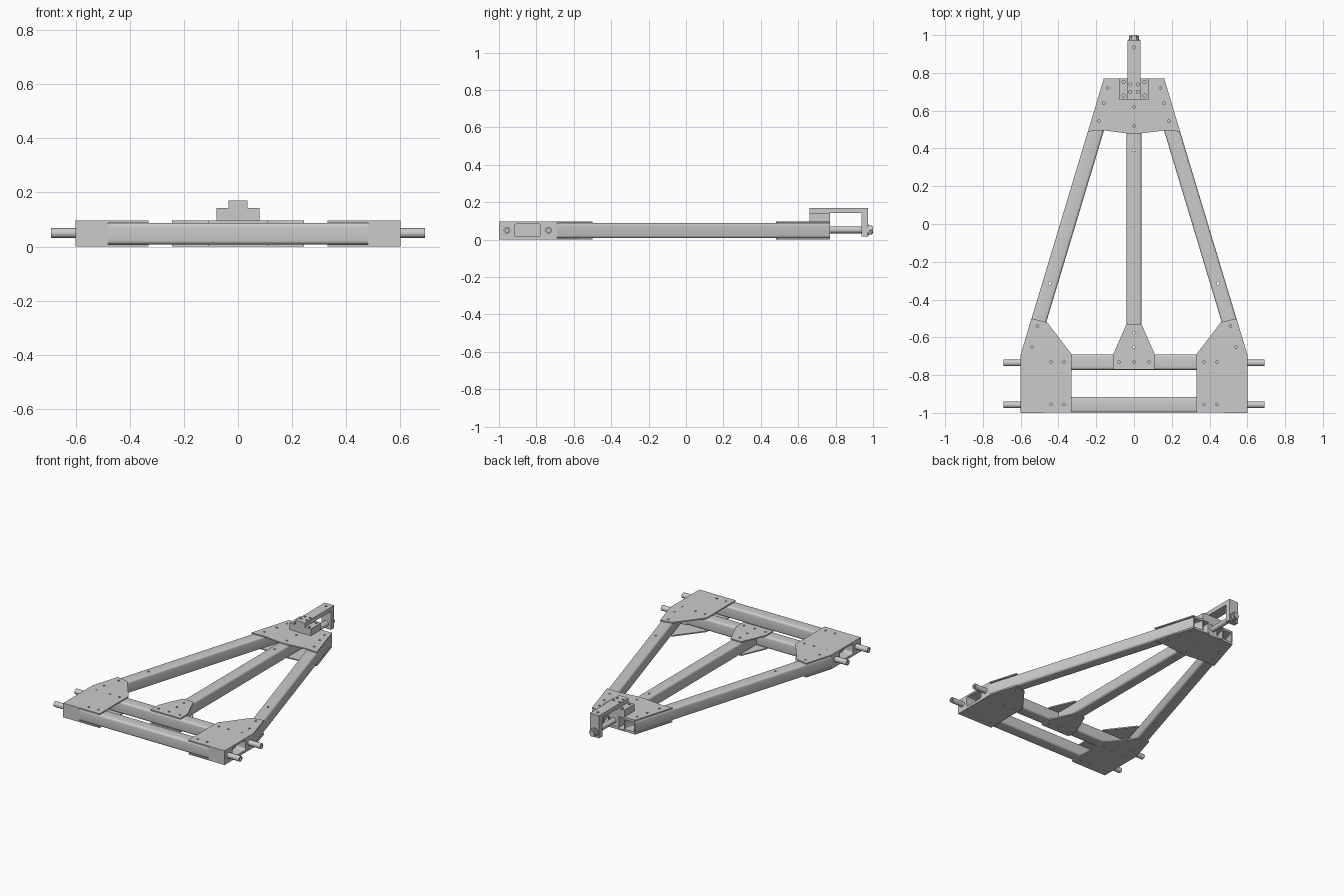
import bpy, bmesh, math
from mathutils import Vector

if "Cube" in bpy.data.objects:
    bpy.data.objects.remove(bpy.data.objects["Cube"])

ZC, H, T = 0.048, 0.04, 0.008      # tube centre height, half height, plate thickness
SLOPE = 0.44 / 1.46                # lean of the side rails


def finish(name, bm, smooth=False):
    bmesh.ops.recalc_face_normals(bm, faces=bm.faces)
    me = bpy.data.meshes.new(name)
    bm.to_mesh(me)
    bm.free()
    ob = bpy.data.objects.new(name, me)
    bpy.context.collection.objects.link(ob)
    if smooth:
        bpy.ops.object.select_all(action='DESELECT')
        ob.select_set(True)
        bpy.context.view_layer.objects.active = ob
        bpy.ops.object.shade_smooth_by_angle(angle=math.radians(35))
    return ob


def rounded(w, h, r, n=4):
    pts = []
    for k, (sx, sy) in enumerate([(1, 1), (-1, 1), (-1, -1), (1, -1)]):
        for i in range(n + 1):
            a = math.pi / 2 * (k + i / n)
            pts.append((sx * (w - r) + r * math.cos(a), sy * (h - r) + r * math.sin(a)))
    return pts


def circle(r, n=24):
    return [(r * math.cos(2 * math.pi * i / n), r * math.sin(2 * math.pi * i / n)) for i in range(n)]


def sweep(name, a, b, across, outer, inner=None):
    """Profile in the across/z plane, run straight from a to b; hollow if inner is given."""
    bm = bmesh.new()
    across, up = Vector(across), Vector((0, 0, 1))
    loops = []
    for prof in [outer] + ([inner] if inner else []):
        loops.append([[bm.verts.new(Vector(p) + across * u + up * v) for u, v in prof] for p in (a, b)])
    n = len(outer)
    for s, e in loops:
        for i in range(n):
            j = (i + 1) % n
            bm.faces.new((s[i], s[j], e[j], e[i]))
    for k in (0, 1):
        if inner:
            o, q = loops[0][k], loops[1][k]
            for i in range(n):
                j = (i + 1) % n
                bm.faces.new((o[i], o[j], q[j], q[i]))
        else:
            bm.faces.new(loops[0][k])
    return finish(name, bm, True)


def tube(name, a, b, across, half_w):
    w = T
    return sweep(name, a, b, across, rounded(half_w, H, 0.014), rounded(half_w - w, H - w, 0.007))


def box(name, x0, x1, y0, y1, z0, z1):
    bm = bmesh.new()
    bmesh.ops.create_cube(bm, size=1)
    for v in bm.verts:
        v.co = ((x0 + x1) / 2 + v.co.x * (x1 - x0), (y0 + y1) / 2 + v.co.y * (y1 - y0),
                (z0 + z1) / 2 + v.co.z * (z1 - z0))
    return finish(name, bm)


def plate(name, pts, z):
    bm = bmesh.new()
    f = bm.faces.new([bm.verts.new((x, y, z)) for x, y in pts])
    ext = bmesh.ops.extrude_face_region(bm, geom=[f])
    bmesh.ops.translate(bm, vec=(0, 0, T), verts=[v for v in ext['geom'] if isinstance(v, bmesh.types.BMVert)])
    return finish(name, bm)


def cut(ob, cutter):
    m = ob.modifiers.new('cut', 'BOOLEAN')
    m.object, m.operation, m.solver = cutter, 'DIFFERENCE', 'EXACT'
    cutter.hide_render = True
    cutter.hide_set(True)


def drill(obs, pts, r=0.007, z0=-0.05, z1=0.125):
    bm = bmesh.new()
    for x, y in pts:
        lo, hi = ([bm.verts.new((x + u, y + v, z)) for u, v in circle(r, 10)] for z in (z0, z1))
        for i in range(10):
            j = (i + 1) % 10
            bm.faces.new((lo[i], lo[j], hi[j], hi[i]))
        bm.faces.new(lo)
        bm.faces.new(hi)
    c = finish('hole_cutter', bm)
    for ob in obs:
        cut(ob, c)


# cross beams
tube('front_beam', (-0.5, -0.957, ZC), (0.5, -0.957, ZC), (0, 1, 0), 0.042)
rear_beam = tube('rear_beam', (-0.5, -0.731, ZC), (0.5, -0.731, ZC), (0, 1, 0), 0.041)

# centre rail and its gussets
centre = tube('centre_rail', (0, -0.692, ZC), (0, 0.77, ZC), (1, 0, 0), H)
mid = [(-0.11, -0.77), (0.11, -0.77), (0.11, -0.69), (0.04, -0.53), (-0.04, -0.53), (-0.11, -0.69)]
mids = [plate('centre_gusset', mid, z) for z in (0, 2 * H + T)]
drill(mids + [centre], [(0, -0.65), (0, -0.575), (0, 0.39)])
drill(mids, [(0, -0.73), (-0.08, -0.73), (0.08, -0.73)])

# sides: rails, end blocks, corner gussets and pins
for s, side in ((-1, 'left'), (1, 'right')):
    rail = tube(side + '_rail', (s * 0.558, -0.692, ZC), (s * 0.118, 0.77, ZC), (1, 0, 0), 0.0418)
    block = box(side + '_end_block', *sorted((s * 0.48, s * 0.6)), -1, -0.69, 0.0006, 0.0954)
    cut(block, sweep('window_cutter', (s * 0.53, -0.847, 0.05), (s * 0.7, -0.847, 0.05),
                     (0, 1, 0), rounded(0.07, 0.034, 0.014)))
    outline = [(0.6, -0.999), (0.33, -0.999), (0.33, -0.69), (0.46, -0.52),
               (0.6 - 0.19 * SLOPE, -0.5), (0.6, -0.69)]
    gussets = [plate(side + '_corner_gusset', [(s * x, y) for x, y in outline], z) for z in (0, 2 * H + T)]
    holes = [(x, y) for x in (0.54, 0.44, 0.37) for y in (-0.955, -0.731)]
    holes += [(0.54, -0.84), (0.54, -0.65), (0.51, -0.54)]
    drill(gussets, [(s * x, y) for x, y in holes])
    drill([rail], [(s * 0.445, -0.315)])
    for y in (-0.957, -0.735):
        sweep(side + '_pin', (s * 0.58, y, 0.05), (s * 0.69, y, 0.05), (0, 1, 0), circle(0.018), circle(0.009))

# head gussets at the narrow end
head = [(-0.16, 0.77), (-0.244, 0.49), (-0.16, 0.495), (-0.04, 0.48),
        (0.04, 0.48), (0.16, 0.495), (0.244, 0.49), (0.16, 0.77)]
heads = [plate('head_gusset', head, z) for z in (0, 2 * H + T)]
drill(heads, [(s * x, y) for s in (-1, 1) for x, y in ((0.14, 0.72), (0.16, 0.64), (0.185, 0.545))]
      + [(0, 0.62), (0, 0.52)])
box('centre_plug', -0.036, 0.036, 0.66, 0.768, 0.012, 0.084)

# hitch bracket: base, arm, drop leg
base = box('bracket_base', -0.08, 0.08, 0.66, 0.77, 0.096, 0.142)
drill([base], [(sx * 0.055, y) for sx in (-1, 1) for y in (0.68, 0.752)], 0.009, 0.12, 0.2)
arm = box('bracket_arm', -0.035, 0.035, 0.66, 0.972, 0.142, 0.17)
drill([arm], [(sx * 0.02, y) for sx in (-1, 1) for y in (0.70, 0.738)] + [(0, 0.935)], 0.008, 0.155, 0.2)
box('bracket_leg', -0.035, 0.035, 0.937, 0.972, 0.018, 0.142)

# clamp rod with washer and hex nut
sweep('clamp_rod', (0, 0.76, 0.052), (0, 1.0, 0.052), (1, 0, 0), circle(0.018))
sweep('washer', (0, 0.972, 0.052), (0, 0.978, 0.052), (1, 0, 0), circle(0.03))
sweep('hex_nut', (0, 0.978, 0.052), (0, 0.994, 0.052), (1, 0, 0), circle(0.027, 6))
